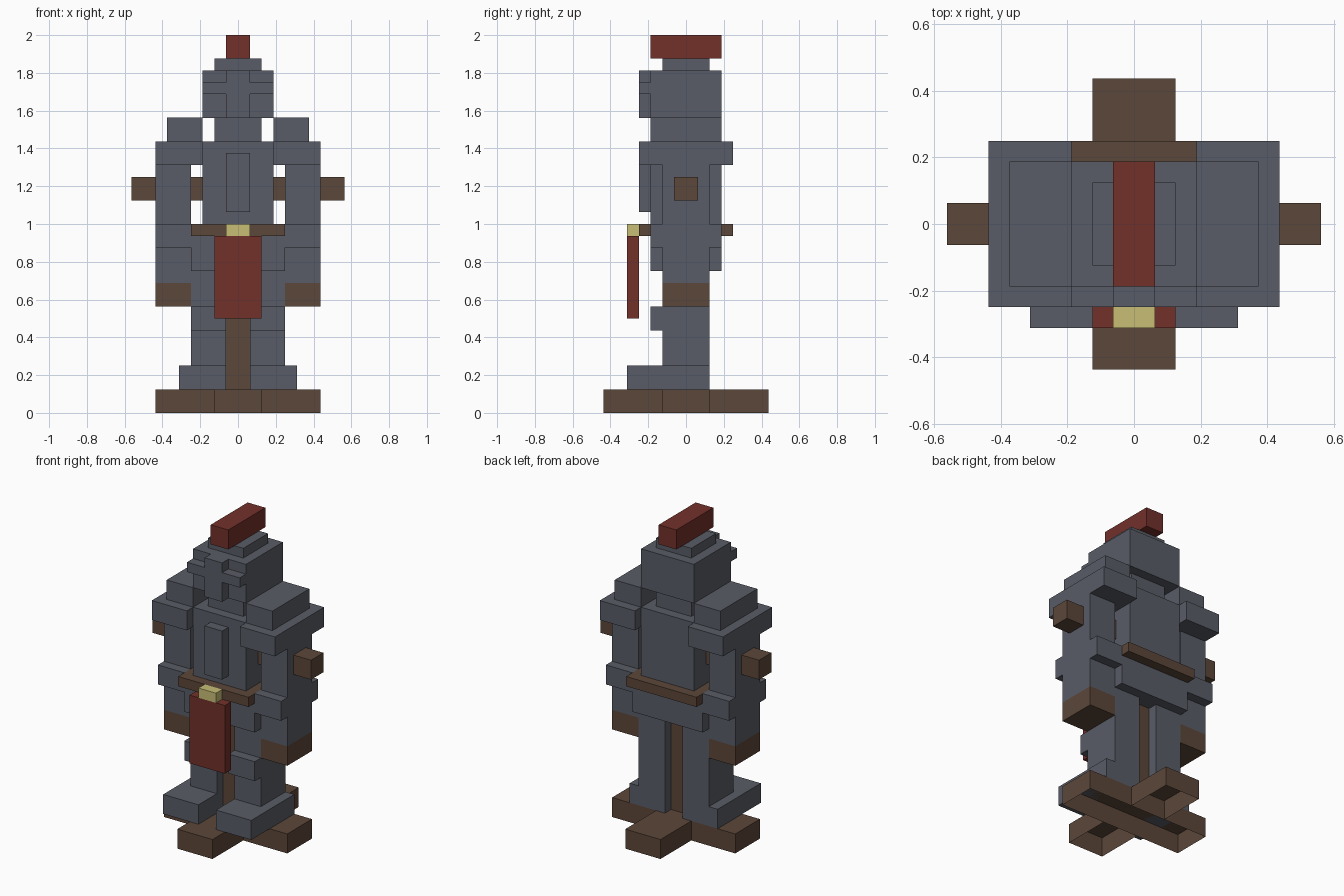
import bpy
import bmesh
from mathutils import Vector

U = 1 / 16  # one block unit

cube = bpy.data.objects.get("Cube")
if cube:
    bpy.data.objects.remove(cube, do_unlink=True)


def material(name, rgb):
    mat = bpy.data.materials.new(name)
    mat.use_nodes = True
    mat.diffuse_color = (*rgb, 1)
    bsdf = next(n for n in mat.node_tree.nodes if n.type == "BSDF_PRINCIPLED")
    bsdf.inputs["Base Color"].default_value = (*rgb, 1)
    return mat


steel = material("steel_grey", (0.098, 0.107, 0.133))
wood = material("brown_wood", (0.107, 0.063, 0.041))
cloth = material("red_cloth", (0.168, 0.030, 0.023))
gold = material("pale_gold", (0.578, 0.515, 0.181))


def box(name, mat, x, y, z, open_bottom=False):
    """Block spanning three (low, high) ranges in block units."""
    low, high = (Vector(p) * U for p in zip(x, y, z))
    bm = bmesh.new()
    bmesh.ops.create_cube(bm, size=1)
    for v in bm.verts:
        v.co = (low + high) / 2 + v.co * (high - low)
    if open_bottom:
        bm.normal_update()
        under = [f for f in bm.faces if f.normal.z < -0.5]
        bmesh.ops.delete(bm, geom=under, context="FACES")
    mesh = bpy.data.meshes.new(name)
    bm.to_mesh(mesh)
    bm.free()
    mesh.materials.append(mat)
    obj = bpy.data.objects.new(name, mesh)
    bpy.context.collection.objects.link(obj)


def centred(name, mat, half_x, y, z):
    box(name, mat, (-half_x, half_x), y, z)


def pair(name, mat, x, y, z):
    box("left_" + name, mat, x, y, z)
    box("right_" + name, mat, (-x[1], -x[0]), y, z)


# Hollow cross-shaped stand and its frame
box("base_crossbar", wood, (-7, 7), (-2, 2), (0, 2), True)
box("base_front", wood, (-2, 2), (-7, -2), (0, 2), True)
box("base_back", wood, (-2, 2), (2, 7), (0, 2), True)
centred("stand_pole", wood, 1, (-1, 1), (2, 12))
centred("shoulder_rod", wood, 9, (-1, 1), (18, 20))

# Leg armour
pair("foot", steel, (1, 5), (-5, 2), (2, 4))
pair("leg", steel, (1, 4), (-2, 2), (4, 12))
pair("knee_guard", steel, (1, 4), (-3, -2), (7, 9))

# Body armour
centred("hip_skirt", steel, 4, (-3, 3), (12, 15))
centred("belt", wood, 4, (-4, 4), (15, 16))
centred("buckle", gold, 1, (-5, -4), (15, 16))
centred("loincloth", cloth, 2, (-5, -4), (8, 15))
centred("torso", steel, 3, (-3, 3), (16, 23))
centred("chest_ridge", steel, 1, (-4, -3), (17, 22))

# Arm armour
pair("glove_cuff", wood, (4, 7), (-2, 2), (9, 11))
pair("arm", steel, (4, 7), (-2, 2), (11, 21))
pair("elbow_guard", steel, (4, 7), (-3, 3), (14, 16))
pair("shoulder_plate", steel, (3, 7), (-4, 4), (21, 23))
pair("shoulder_cap", steel, (3, 6), (-3, 3), (23, 25))

# Helmet
centred("neck", steel, 2, (-2, 2), (23, 25))
centred("helmet", steel, 3, (-3, 3), (25, 29))
centred("nose_guard", steel, 1, (-4, -3), (25, 29))
centred("brow_guard", steel, 3, (-4, -3), (27, 28))
centred("helmet_top", steel, 2, (-2, 2), (29, 30))
centred("plume", cloth, 1, (-3, 3), (30, 32))
